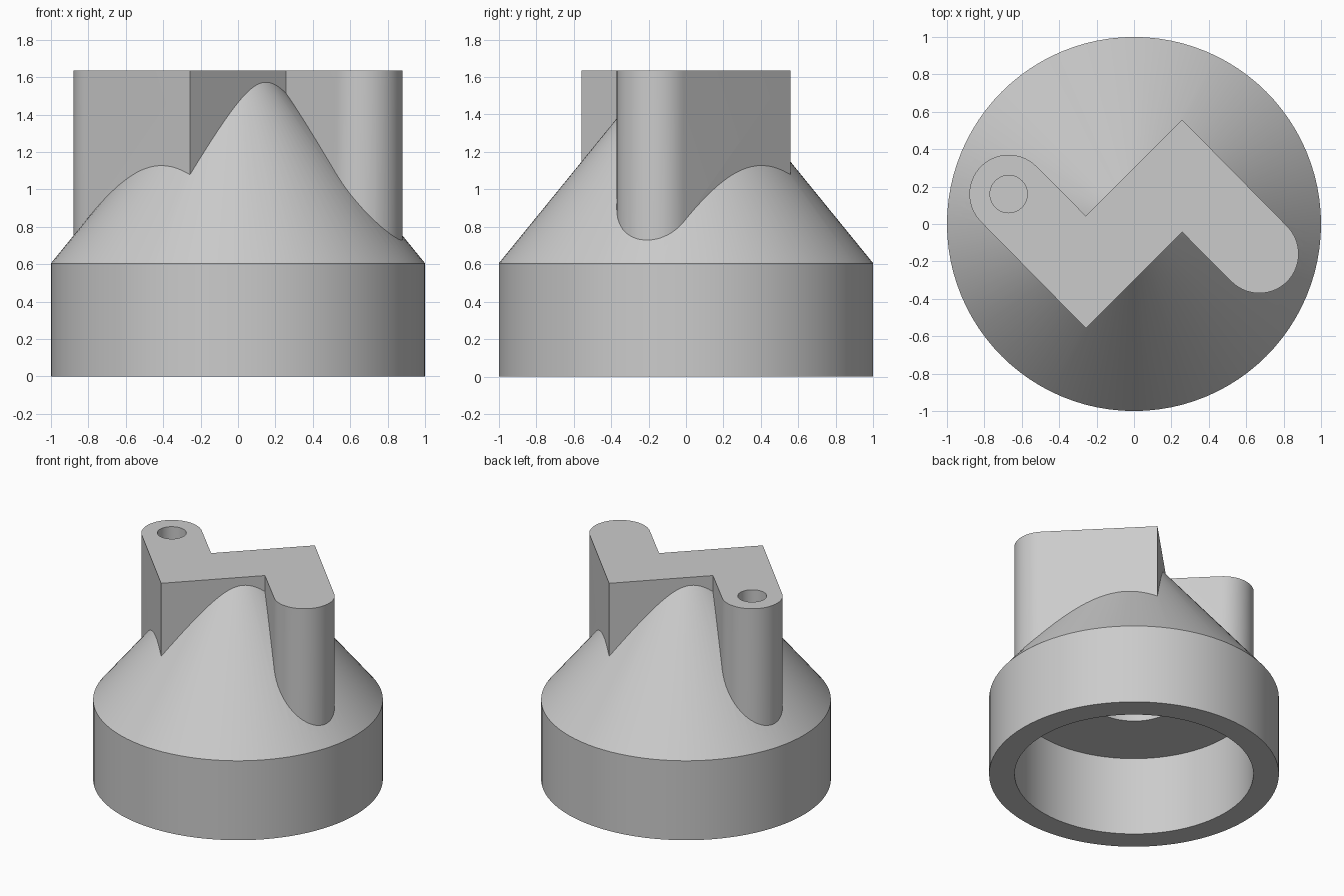
import bpy, bmesh, math
from mathutils import Vector

cube = bpy.data.objects.get("Cube")
if cube:
    bpy.data.objects.remove(cube, do_unlink=True)

grey = bpy.data.materials.new("plain grey")
grey.use_nodes = True
COLOUR = (0.6, 0.6, 0.6, 1)
grey.diffuse_color = COLOUR
grey.node_tree.nodes["Principled BSDF"].inputs["Base Color"].default_value = COLOUR


def make_object(name, bm):
    bmesh.ops.recalc_face_normals(bm, faces=bm.faces)
    mesh = bpy.data.meshes.new(name)
    bm.to_mesh(mesh)
    bm.free()
    mesh.materials.append(grey)
    obj = bpy.data.objects.new(name, mesh)
    bpy.context.collection.objects.link(obj)
    return obj


def stacked_rings(name, profile, segments=96, centre=(0, 0)):
    """Closed round solid through (radius, height) pairs."""
    bm = bmesh.new()
    rings = []
    for r, z in profile:
        rings.append([bm.verts.new((centre[0] + r * math.cos(a), centre[1] + r * math.sin(a), z))
                      for a in (math.tau * i / segments for i in range(segments))])
    for low, high in zip(rings, rings[1:]):
        for i in range(segments):
            j = (i + 1) % segments
            bm.faces.new((low[i], low[j], high[j], high[i]))
    bm.faces.new(rings[0])
    bm.faces.new(rings[-1])
    return make_object(name, bm)


def extruded(name, outline, bottom, top):
    bm = bmesh.new()
    face = bm.faces.new([bm.verts.new((p.x, p.y, bottom)) for p in outline])
    new = bmesh.ops.extrude_face_region(bm, geom=[face])["geom"]
    bmesh.ops.translate(bm, vec=(0, 0, top - bottom),
                        verts=[v for v in new if isinstance(v, bmesh.types.BMVert)])
    return make_object(name, bm)


def combine(target, tool, operation):
    """Boolean the tool into the target and discard the tool."""
    tool.hide_render = True
    mod = target.modifiers.new(tool.name, 'BOOLEAN')
    mod.object, mod.operation, mod.solver = tool, operation, 'EXACT'
    bpy.context.view_layer.objects.active = target
    bpy.ops.object.modifier_apply(modifier=mod.name)
    bpy.data.objects.remove(tool, do_unlink=True)


TOP = 1.635
tip = Vector((0.67, -0.16))
tip_radius = 0.21

# Half of the zigzag grip outline: inner corner, rounded tip, outer corner
half = [Vector((0.257, -0.043))]
steps = 28
for i in range(steps + 1):
    a = math.radians(-135) + math.pi * i / steps
    half.append(tip + tip_radius * Vector((math.cos(a), math.sin(a))))
half.append(Vector((0.257, 0.558)))
outline = half + [-p for p in half]

# Round skirt with a cone rising into the grip
cap = stacked_rings("cap_with_grip", [(1, 0), (1, 0.605), (0.186, 1.605)])
grip = extruded("zigzag_grip", outline, 0.65, TOP)
combine(cap, grip, 'UNION')

# Wide bore under the skirt, narrower socket above it, small hole in one tip
combine(cap, stacked_rings("wide_bore", [(0.824, -0.1), (0.824, 0.6)]), 'DIFFERENCE')
combine(cap, stacked_rings("centre_socket", [(0.305, 0.5), (0.305, 1.2)], 64), 'DIFFERENCE')
combine(cap, stacked_rings("tip_hole", [(0.1, 1.1), (0.1, TOP + 0.1)], 40, -tip), 'DIFFERENCE')

# Smooth the round walls and keep the edges crisp
bpy.ops.object.select_all(action='DESELECT')
cap.select_set(True)
bpy.context.view_layer.objects.active = cap
bpy.ops.object.shade_smooth_by_angle(angle=math.radians(30))
